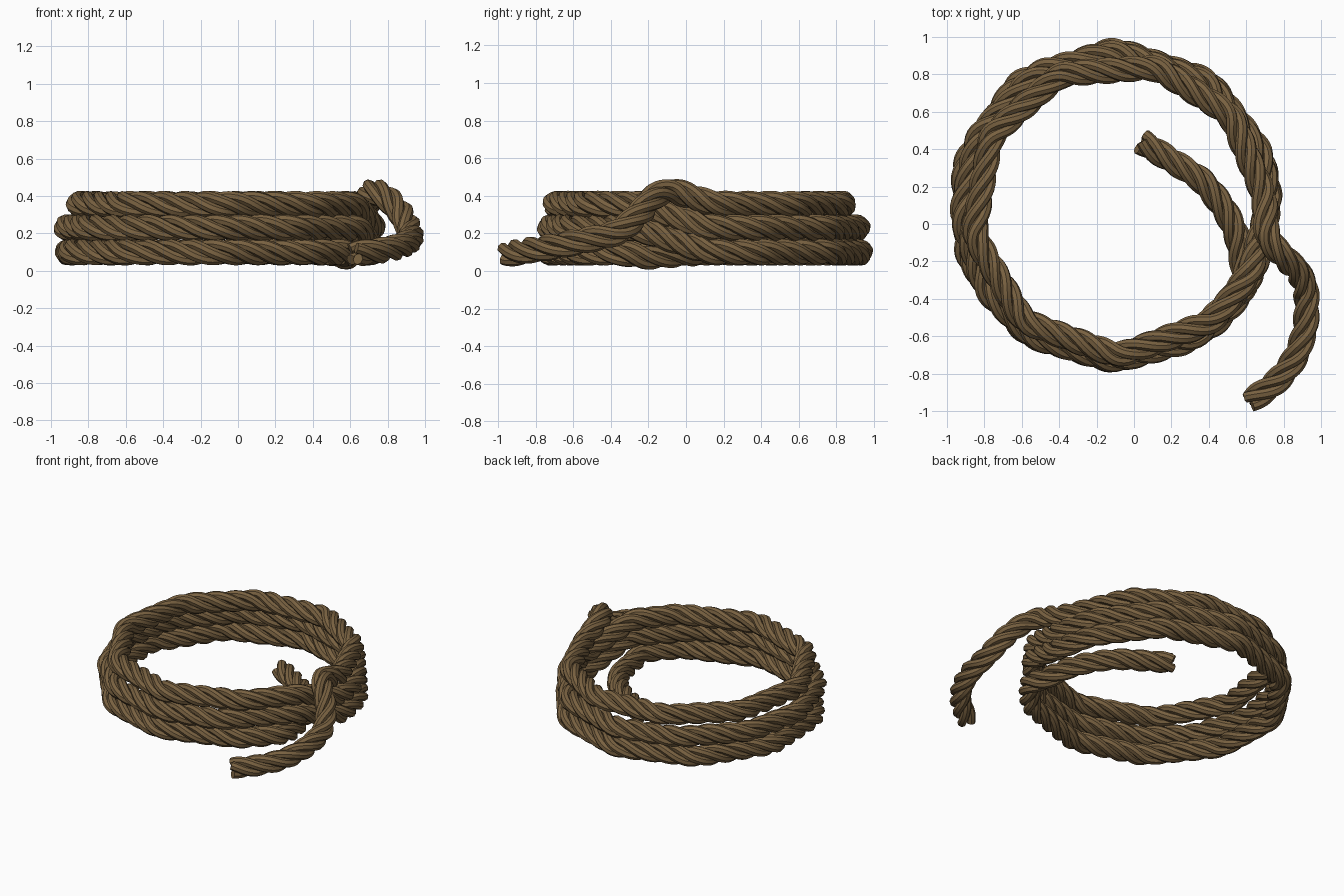
import bpy
from math import sin, cos, radians, tau
from mathutils import Vector

if "Cube" in bpy.data.objects:
    bpy.data.objects.remove(bpy.data.objects["Cube"])

STRANDS, PITCH, OFFSET, STRAND_R, STEP = 4, 0.5, 0.042, 0.03, 0.02


def loop(angles, cx, cy, r, z):
    """One flat, slightly kinked turn of the coil."""
    return [Vector((cx + r * cos(radians(a)), cy + r * sin(radians(a)), z)) for a in angles]


# inner tail, three stacked turns, outer tail
path = [Vector(p) for p in [(0.04, 0.44, 0.11), (0.20, 0.34, 0.11), (0.36, 0.24, 0.11),
                            (0.48, 0.09, 0.10), (0.55, -0.05, 0.09), (0.58, -0.22, 0.073)]]
path += loop([328, 308, 270, 236, 200, 165, 128, 90, 53, 20, 2], -0.105, 0.10, 0.835, 0.10)
path += loop([334, 300, 270, 238, 213, 183, 153, 120, 90, 53, 20, 2], -0.10, 0.095, 0.825, 0.23)
path += loop([334, 310, 270, 230, 190, 150, 113, 75, 40, 5], -0.085, 0.08, 0.785, 0.355)
path += [Vector(p) for p in [(0.71, -0.07, 0.43), (0.78, -0.16, 0.41), (0.88, -0.25, 0.30),
                             (0.925, -0.36, 0.20), (0.92, -0.55, 0.16), (0.87, -0.71, 0.13),
                             (0.77, -0.84, 0.11), (0.62, -0.95, 0.09)]]

# even sampling of the path, then light rounding of the kinks
pts = []
for a, b in zip(path, path[1:]):
    n = max(1, round((b - a).length / STEP))
    pts += [a.lerp(b, i / n) for i in range(n)]
pts.append(path[-1])
for _ in range(8):
    pts = [pts[0]] + [(p + q * 2 + r) / 4 for p, q, r in zip(pts, pts[1:], pts[2:])] + [pts[-1]]

# twisted strands, right-handed lay
curve = bpy.data.curves.new("coiled_rope", 'CURVE')
curve.dimensions = '3D'
curve.bevel_depth = STRAND_R
curve.bevel_resolution = 2
curve.use_fill_caps = True
for s in range(STRANDS):
    spline = curve.splines.new('POLY')
    spline.points.add(len(pts) - 1)
    dist = 0.0
    for i, p in enumerate(pts):
        prev, nxt = pts[max(i - 1, 0)], pts[min(i + 1, len(pts) - 1)]
        t = (nxt - prev).normalized()
        side = t.cross(Vector((0, 0, 1))).normalized()
        up = t.cross(side)
        if i:
            dist += (p - prev).length
        ang = tau * (dist / PITCH + s / STRANDS)
        q = p + (side * cos(ang) + up * sin(ang)) * OFFSET
        spline.points[i].co = (*q, 1)

rope = bpy.data.objects.new("coiled_rope", curve)
bpy.context.collection.objects.link(rope)
bpy.context.view_layer.objects.active = rope
rope.select_set(True)
bpy.ops.object.convert(target='MESH')
rope = bpy.context.view_layer.objects.active
bpy.ops.object.shade_smooth_by_angle()

# rope fibre colour
mat = bpy.data.materials.new("rope_brown")
mat.diffuse_color = (0.19, 0.12, 0.052, 1)
mat.use_nodes = True
mat.node_tree.nodes["Principled BSDF"].inputs["Base Color"].default_value = mat.diffuse_color
rope.data.materials.clear()
rope.data.materials.append(mat)
